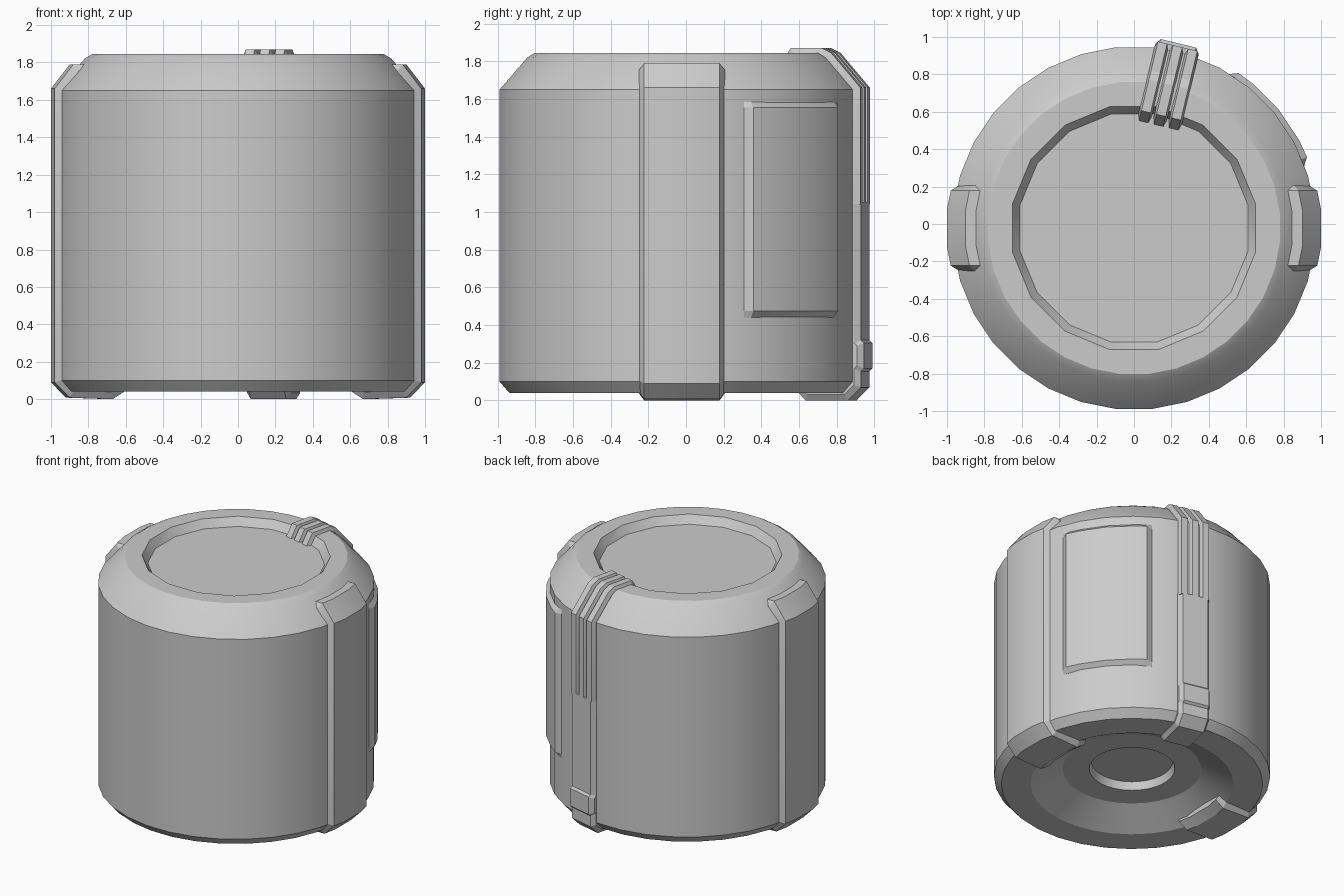
import bpy, bmesh, math
from mathutils import Vector

if "Cube" in bpy.data.objects:
    bpy.data.objects.remove(bpy.data.objects["Cube"])

CY = -0.022          # axis of the canister in y
N = 32               # sides of the body


def finish(name, verts, faces, angle=25):
    bm = bmesh.new()
    vs = [bm.verts.new(v) for v in verts]
    for f in faces:
        bm.faces.new([vs[i] for i in f])
    bmesh.ops.recalc_face_normals(bm, faces=bm.faces)
    me = bpy.data.meshes.new(name)
    bm.to_mesh(me)
    bm.free()
    ob = bpy.data.objects.new(name, me)
    bpy.context.collection.objects.link(ob)
    if angle:
        smooth(ob, angle)
    return ob


def smooth(ob, angle):
    bpy.ops.object.select_all(action='DESELECT')
    ob.select_set(True)
    bpy.context.view_layer.objects.active = ob
    bpy.ops.object.shade_smooth_by_angle(angle=math.radians(angle))


def skin(rows, cols, closed):
    """Quads over a grid of rows x cols, plus a cap on the first and last row."""
    faces = []
    for i in range(rows - 1):
        for j in range(cols if closed else cols - 1):
            k = (j + 1) % cols
            faces.append((i * cols + j, i * cols + k, (i + 1) * cols + k, (i + 1) * cols + j))
    faces.append(tuple(range(cols)))
    faces.append(tuple((rows - 1) * cols + j for j in range(cols)))
    return faces


def lathe(name, profile, n, angle=25):
    """Turned solid with flats facing the axes; radii are measured to the flats."""
    verts = []
    for r, z in profile:
        for j in range(n):
            a = 2 * math.pi * (j + 0.5) / n
            R = r / math.cos(math.pi / n)
            verts.append((R * math.cos(a), CY + R * math.sin(a), z))
    return finish(name, verts, skin(len(profile), n, True), angle)


def strap(name, path, section, heading, shift=0.0):
    """Sweep a section (lateral, radial sag, depth) along an (r, z) path."""
    pts = [Vector(p) for p in path]
    a = math.radians(heading)
    out = Vector((math.cos(a), math.sin(a), 0))
    side = Vector((-math.sin(a), math.cos(a), 0))
    verts = []
    for i, p in enumerate(pts):
        n = Vector((0, 0))
        for q, s in ((i - 1, i), (i, i + 1)):
            if q >= 0 and s < len(pts):
                d = (pts[s] - pts[q]).normalized()
                n += Vector((-d.y, d.x))
        n.normalize()
        for lat, sag, dep in section:
            q = p - n * dep
            v = out * (q.x + sag) + side * (lat + shift)
            verts.append((v.x, v.y + CY, q.y))
    return finish(name, verts, skin(len(pts), len(section), True), 20)


# Body with chamfered shoulder and hollow underside
body = lathe("canister_body", [
    (0.285, 0.22), (0.30, 0.16), (0.485, 0.16), (0.71, 0.04), (0.915, 0.04),
    (0.967, 0.10), (0.967, 1.65), (0.82, 1.82), (0.78, 1.845)], N, 0)

# Shallow sixteen-sided recess in the lid
cutter = lathe("lid_recess_cutter", [(0.61, 1.785), (0.65, 1.845), (0.69, 1.905)], 16, 0)
cutter.hide_render = True
mod = body.modifiers.new("recess", 'BOOLEAN')
mod.object = cutter
mod.operation = 'DIFFERENCE'
mod.solver = 'EXACT'
bpy.context.view_layer.objects.active = body
bpy.ops.object.modifier_apply(modifier="recess")
bpy.data.objects.remove(cutter)
smooth(body, 20)

# Wide side straps ending in feet
side_path = [(0.84, 1.79), (0.90, 1.79), (1.0, 1.66), (1.0, 0.09),
             (0.92, 0.008), (0.69, 0.0), (0.62, 0.045)]
half = [(0.1, 0, 0), (0.2, -0.02, 0), (0.228, -0.027, 0.04), (0.228, -0.027, 0.09)]
side_section = half + [(-l, s, d) for l, s, d in reversed(half)]
for name, heading in (("right_strap", 0), ("left_strap", 180)):
    strap(name, side_path, side_section, heading)

# Back strap with a small latch block and a foot
BACK = 90 - 13.5
back_path = [(1.0, 1.05), (1.0, 0.32), (1.016, 0.305), (1.016, 0.17), (1.0, 0.155),
             (1.0, 0.07), (0.93, 0.0), (0.70, 0.0), (0.65, 0.05)]
half = [(0.097, 0, 0), (0.12, 0, 0.035), (0.12, 0, 0.09)]
strap("back_strap", back_path, half + [(-l, s, d) for l, s, d in reversed(half)], BACK)

# Three ribs running up from the back strap, over the shoulder and into the recess
rib_path = [(0.565, 1.785), (0.62, 1.87), (0.79, 1.87), (0.84, 1.845), (1.0, 1.66), (1.0, 1.04)]
half = [(0.025, 0, 0), (0.036, 0, 0.03), (0.036, 0, 0.08)]
for i in (-1, 0, 1):
    strap(f"back_rib_{i + 2}", rib_path, half + [(-l, s, d) for l, s, d in reversed(half)],
          BACK, i * 0.083)

# Raised curved panel between the right and back straps
angles = [20, 22.3, 28.1, 39.4, 50.6, 56, 58.3]
rings = [(0.93, 0.44), (0.968, 0.44), (1.0, 0.475), (1.0, 1.555), (0.968, 1.585), (0.93, 1.585)]
verts = []
for k, a in enumerate(angles):
    end = k in (0, len(angles) - 1)
    for r, z in rings:
        r = min(r, 0.968) if end else r
        t = math.radians(a)
        verts.append((r * math.cos(t), CY + r * math.sin(t), z))
finish("side_panel", verts, skin(len(angles), len(rings), True), 20)
